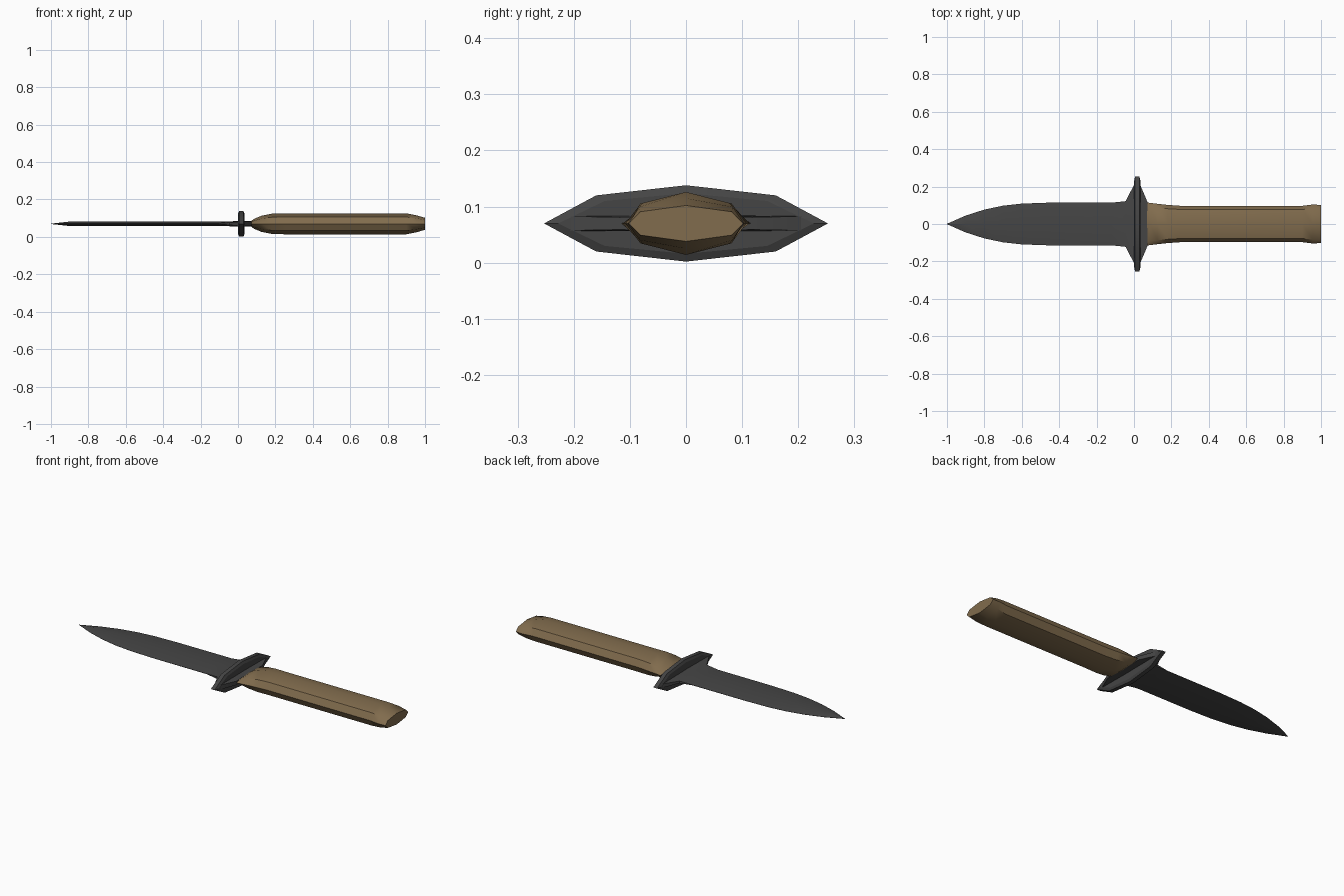
import bpy, bmesh

if "Cube" in bpy.data.objects:
    bpy.data.objects.remove(bpy.data.objects["Cube"])

ZC = 0.07  # height of the knife's centre plane


def material(name, rgb):
    m = bpy.data.materials.new(name)
    m.diffuse_color = (*rgb, 1)
    m.use_nodes = True
    m.node_tree.nodes["Principled BSDF"].inputs["Base Color"].default_value = m.diffuse_color
    return m


def loft(name, rings, mat, angle):
    """Skin a row of equal-sized (x, y, z) rings and cap both ends."""
    bm = bmesh.new()
    loops = [[bm.verts.new((x, y, ZC + z)) for x, y, z in r] for r in rings]
    n = len(loops[0])
    for a, b in zip(loops, loops[1:]):
        for i in range(n):
            j = (i + 1) % n
            bm.faces.new((a[i], a[j], b[j], b[i]))
    bm.faces.new(loops[0][::-1])
    bm.faces.new(loops[-1])
    bmesh.ops.remove_doubles(bm, verts=bm.verts, dist=1e-5)
    bmesh.ops.recalc_face_normals(bm, faces=bm.faces)
    me = bpy.data.meshes.new(name)
    bm.to_mesh(me)
    bm.free()
    ob = bpy.data.objects.new(name, me)
    bpy.context.collection.objects.link(ob)
    me.materials.append(mat)
    bpy.ops.object.select_all(action='DESELECT')
    ob.select_set(True)
    bpy.context.view_layer.objects.active = ob
    bpy.ops.object.shade_smooth_by_angle(angle=angle)
    return ob


def flat_section(x, w, h, e):
    """Blade section: ridge half-height h, edge half-thickness e."""
    return [(x, w, -e), (x, w, e), (x, 0, h), (x, -w, e), (x, -w, -e), (x, 0, -h)]


def grip_section(x, w, h):
    """Eight-sided grip section."""
    s, t = 0.8 * w, 0.65 * h
    return [(x, w, 0), (x, s, t), (x, 0, h), (x, -s, t),
            (x, -w, 0), (x, -s, -t), (x, 0, -h), (x, s, -t)]


def guard_section(x, w, h, s, t):
    return [(x, w, 0), (x, s, t), (x, 0, h), (x, -s, t),
            (x, -w, 0), (x, -s, -t), (x, 0, -h), (x, s, -t)]


steel = material("dark_steel", (0.06, 0.06, 0.06))
wood = material("tan_grip", (0.22, 0.15, 0.075))

# Double-edged blade
blade = [(-1.0, 0.001, 0.001, 0.0005), (-0.9, 0.045, 0.012, 0.0005),
         (-0.8, 0.077, 0.013, 0.0005), (-0.7, 0.098, 0.013, 0.0005),
         (-0.6, 0.109, 0.013, 0.0005), (-0.46, 0.114, 0.013, 0.0005),
         (-0.12, 0.114, 0.013, 0.001), (-0.045, 0.122, 0.013, 0.006),
         (0.01, 0.228, 0.015, 0.012)]
loft("blade", [flat_section(*p) for p in blade], steel, 0.5)

# Flared collar between guard and grip
collar = [(0.025, 0.228, 0.015, 0.013), (0.072, 0.118, 0.014, 0.011)]
loft("guard_collar", [flat_section(*p) for p in collar], steel, 0.5)

# Bevelled cross guard
guard = [(0.0, 0.228, 0.054, 0.145, 0.04), (0.006, 0.253, 0.068, 0.16, 0.05),
         (0.029, 0.253, 0.068, 0.16, 0.05), (0.035, 0.228, 0.054, 0.145, 0.04)]
loft("cross_guard", [guard_section(*p) for p in guard], steel, 0.4)

# Grip
grip = [(0.066, 0.116, 0.012), (0.085, 0.113, 0.026), (0.125, 0.108, 0.043),
        (0.18, 0.102, 0.054), (0.25, 0.097, 0.056), (0.9, 0.097, 0.056),
        (0.955, 0.104, 0.045), (1.0, 0.102, 0.032)]
loft("grip", [grip_section(*p) for p in grip], wood, 0.75)
